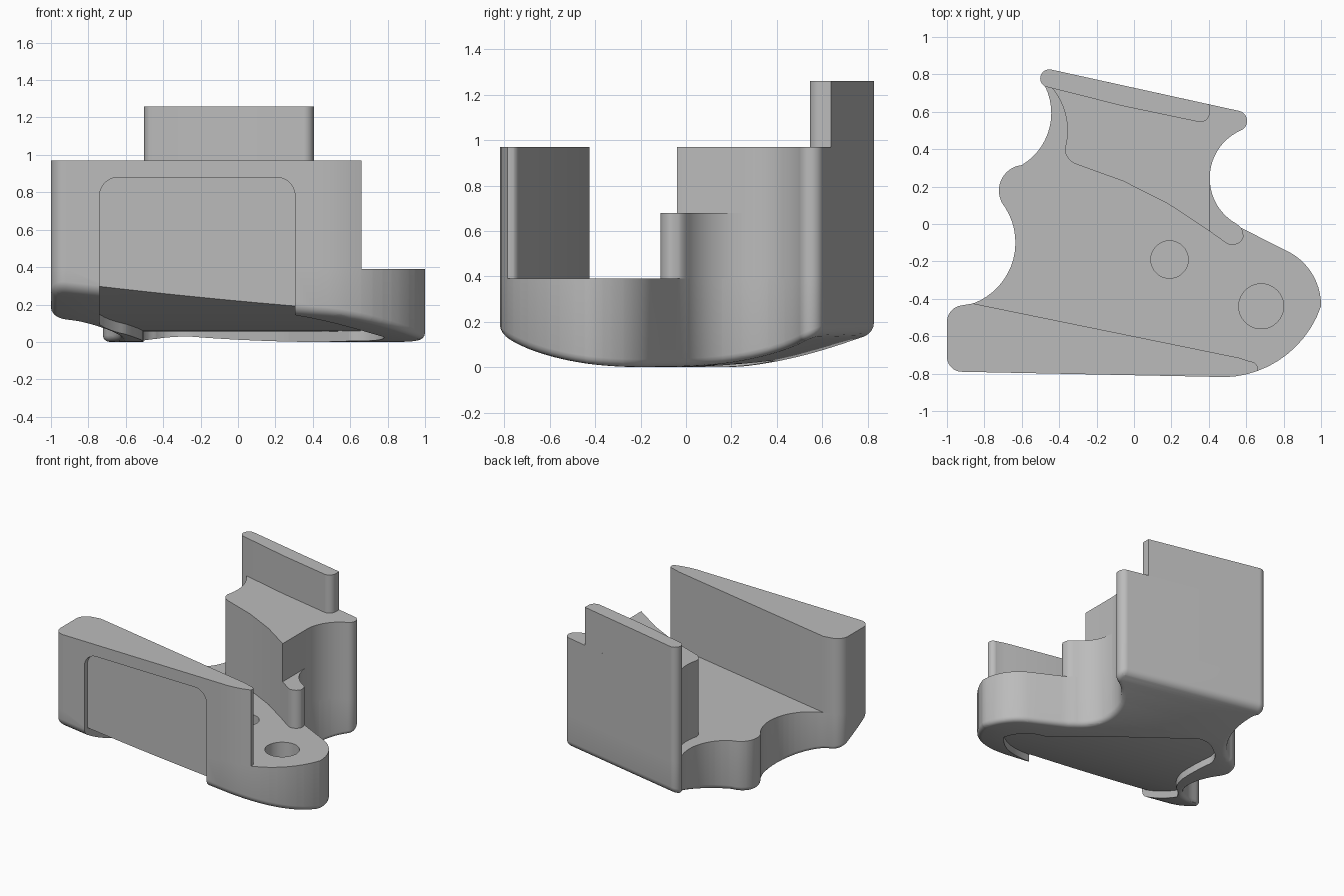
import bpy, bmesh, math
from mathutils import Vector, Matrix

if "Cube" in bpy.data.objects:
    bpy.data.objects.remove(bpy.data.objects["Cube"])

grey = bpy.data.materials.new("plain grey")
grey.use_nodes = True
grey.diffuse_color = (0.5, 0.5, 0.5, 1)
grey.node_tree.nodes["Principled BSDF"].inputs["Base Color"].default_value = (0.5, 0.5, 0.5, 1)

ACROSS = Vector((0.2, 0.98, 0)).normalized()   # direction across the curved underside
RADIUS = 1.75


def underside(co):
    v = co.dot(ACROSS)
    return RADIUS - math.sqrt(RADIUS ** 2 - v * v)


def trace(path):
    """Closed outline from (x, y, bulge); bulge bends the segment that follows."""
    pts = []
    for (x, y, b), nxt in zip(path, path[1:] + path[:1]):
        p, q = Vector((x, y)), Vector(nxt[:2])
        pts.append(p)
        if b:
            d = q - p
            c = (p + q) / 2 + Vector((-d.y, d.x)) * (1 - b * b) / (4 * b)
            sweep = 4 * math.atan(b)
            n = max(2, math.ceil(abs(sweep) / 0.12))
            for i in range(1, n):
                pts.append(c + Matrix.Rotation(sweep * i / n, 2) @ (p - c))
    return pts


def inset(pts, dist):
    out = []
    for i, p in enumerate(pts):
        a = (p - pts[i - 1]).normalized()
        b = (pts[(i + 1) % len(pts)] - p).normalized()
        na, nb = Vector((-a.y, a.x)), Vector((-b.y, b.x))
        out.append(p + (na + nb) * dist / max(1 + na.dot(nb), 0.5))
    return out


def stack(name, path, rings, curved=False):
    """Solid through (inset, height) rings; rings near zero follow the underside."""
    pts = trace(path)
    bm = bmesh.new()
    loops = [[bm.verts.new((p.x, p.y, z)) for p in inset(pts, d)] for d, z in rings]
    n = len(pts)
    for lo, hi in zip(loops, loops[1:]):
        for i in range(n):
            j = (i + 1) % n
            bm.faces.new((lo[i], lo[j], hi[j], hi[i]))
    bm.faces.new(loops[0][::-1])
    bm.faces.new(loops[-1])
    if curved:
        for k in range(-25, 26):
            bmesh.ops.bisect_plane(bm, geom=bm.verts[:] + bm.edges[:] + bm.faces[:],
                                   dist=1e-5, plane_co=ACROSS * k * 0.04, plane_no=ACROSS)
        for v in bm.verts:
            if abs(v.co.z) < 0.1:
                v.co.z += underside(v.co)
    bmesh.ops.recalc_face_normals(bm, faces=bm.faces[:])
    mesh = bpy.data.meshes.new(name)
    bm.to_mesh(mesh)
    bm.free()
    mesh.materials.append(grey)
    ob = bpy.data.objects.new(name, mesh)
    bpy.context.collection.objects.link(ob)
    return ob


def cut(ob, cutters):
    bpy.context.view_layer.objects.active = ob
    for c in cutters:
        m = ob.modifiers.new("cut", "BOOLEAN")
        m.operation, m.solver, m.object = "DIFFERENCE", "EXACT", c
        bpy.ops.object.modifier_apply(modifier=m.name)


# Plan outline, counter-clockwise from the front corner
OUTLINE = [
    (-.92, -.79, 0), (.42, -.817, .109), (.66, -.786, .227), (1, -.44, .28),
    (.83, -.15, 0), (.575, -.022, 0), (.55, 0, -.277), (.405, .245, -.277),
    (.55, .49, 0), (.57, .5, .75), (.56, .605, 0), (-.44, .825, .9),
    (-.475, .735, -.39), (-.6, .315, .6), (-.69, .09, -.48), (-.86, -.425, 0),
    (-.92, -.435, .4), (-1, -.53, 0), (-1, -.71, .41)]

# Base plate with curved underside and rounded lower edge
r = 0.035
fillet = [(r * (1 - math.sin(a)), r * (1 - math.cos(a)))
          for a in (math.pi / 2 * i / 4 for i in range(5))]
base = stack("base_plate", OUTLINE, fillet + [(0, .39)], curved=True)

# Upright parts
front_wall = stack("front_wall", OUTLINE[15:] + OUTLINE[:2] + [
    (.66, -.786, 0), (.66, -.76, .3), (.62, -.735, 0), (.56, -.715, 0)],
    [(0, .39), (0, .97)])
rear_block = stack("rear_block", OUTLINE[7:12] + [
    (-.475, .735, 0), (-.44, .73, -.25), (-.37, .4, .3), (-.31, .32, -.09),
    (.405, -.04, 0)], [(0, .39), (0, .97)])
low_step = stack("low_step", OUTLINE[6:7] + [
    (.405, .245, 0), (.405, -.04, 0), (.49, -.1, .5), (.585, -.07, .1),
    (.575, -.022, 0)], [(0, .39), (0, .68)])
rear_wall = stack("rear_wall", OUTLINE[11:12] + [
    (-.475, .735, .02), (.35, .545, .4), (.405, .59, 0), (.405, .639, 0)],
    [(0, .97), (0, 1.26)])

# Cutters: front recess, underside pocket, two blind holes
recess = stack("recess_cutter", [
    (-.74, -.5, 0), (.305, -.5, 0), (.305, .78, .414), (.205, .88, 0),
    (-.64, .88, .414), (-.74, .78, 0)], [(0, .755), (0, 1)])
recess.rotation_euler.x = math.pi / 2
pocket = stack("pocket_cutter", [
    (-.74, -1, 0), (.305, -1, 0), (.305, -.77, .2), (.78, -.47, .4),
    (.6, -.25, 0), (.27, .03, 0), (-.25, .37, .3), (-.44, .33, .3),
    (-.52, .2, -.1), (-.52, -.1, -.1), (-.6, -.26, .1), (-.74, -.42, 0)],
    [(0, -.3), (0, .055)], curved=True)
holes = [stack("hole_cutter", [(x - s, y, 1), (x + s, y, 1)], [(0, .2), (0, .6)])
         for x, y, s in ((.19, -.19, .1), (.68, -.44, .12))]
bpy.context.view_layer.update()
cut(base, [recess, pocket] + holes)
cut(front_wall, [recess])
for c in [recess, pocket] + holes:
    bpy.data.objects.remove(c)

# Smooth curved sides, keep sharp rims
bpy.ops.object.select_all(action="DESELECT")
for ob in (base, front_wall, rear_block, low_step, rear_wall):
    ob.select_set(True)
bpy.context.view_layer.objects.active = base
bpy.ops.object.shade_smooth_by_angle(angle=math.radians(30))
